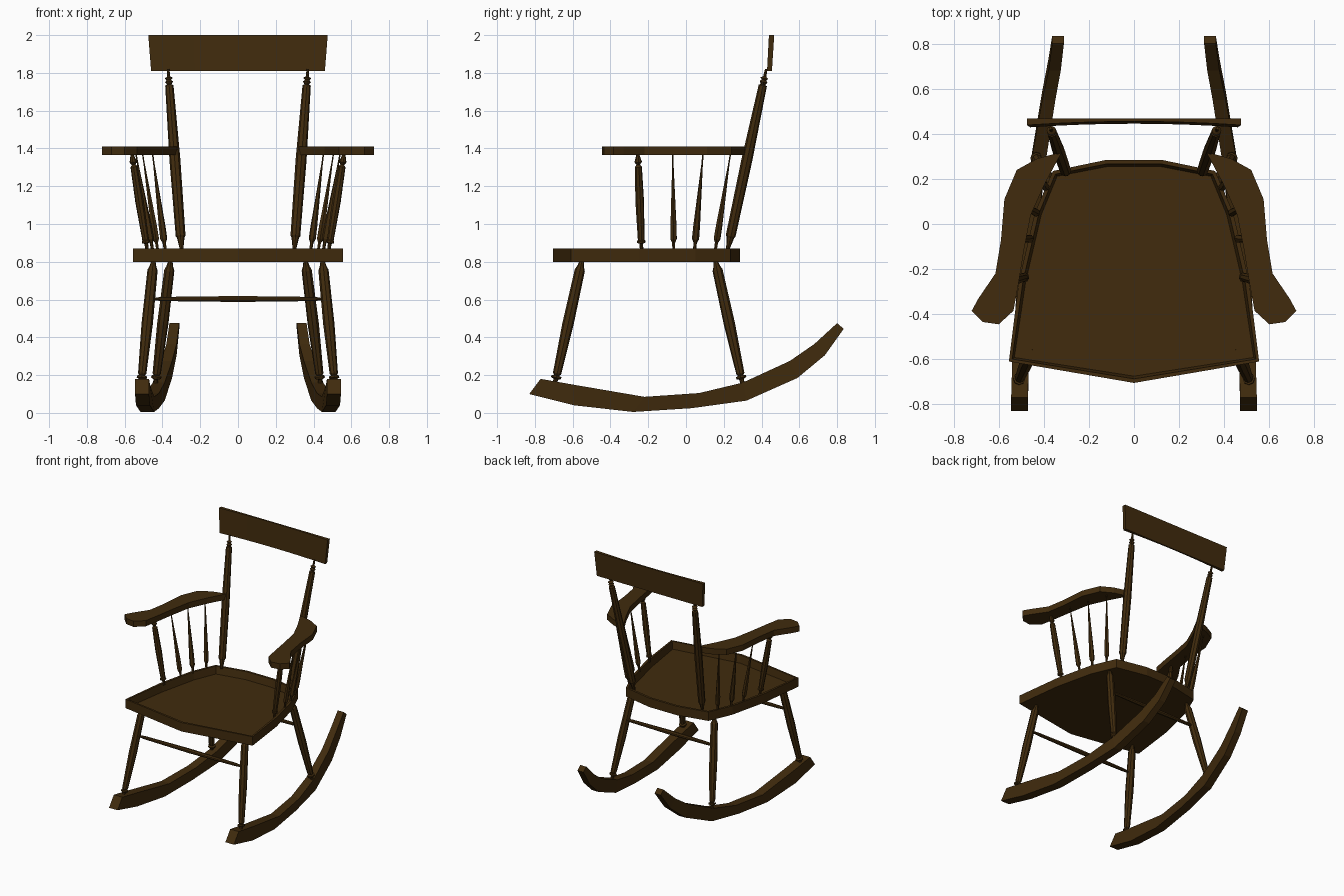
import bpy, bmesh, math
from mathutils import Vector

cube = bpy.data.objects.get("Cube")
if cube:
    bpy.data.objects.remove(cube)

wood = bpy.data.materials.new("dark_brown_wood")
wood.use_nodes = True
colour = (0.052, 0.024, 0.004, 1)
wood.diffuse_color = colour
wood.node_tree.nodes["Principled BSDF"].inputs["Base Color"].default_value = colour


def finish(name, bm, mirror=False):
    bmesh.ops.recalc_face_normals(bm, faces=bm.faces)
    mesh = bpy.data.meshes.new(name)
    bm.to_mesh(mesh)
    bm.free()
    mesh.materials.append(wood)
    obj = bpy.data.objects.new(name, mesh)
    bpy.context.collection.objects.link(obj)
    if mirror:
        mod = obj.modifiers.new("Mirror", 'MIRROR')
        mod.use_axis[0] = True
        mod.use_mirror_merge = False


def loft(name, rings, mirror=False):
    """Skin a list of equal-length point rings and cap both ends."""
    bm = bmesh.new()
    loops = [[bm.verts.new(p) for p in ring] for ring in rings]
    n = len(loops[0])
    for a, b in zip(loops, loops[1:]):
        for i in range(n):
            j = (i + 1) % n
            bm.faces.new((a[i], a[j], b[j], b[i]))
    bm.faces.new(loops[0][::-1])
    bm.faces.new(loops[-1])
    finish(name, bm, mirror)


def turned(name, start, end, profile, mirror=True, sides=8):
    """Turned rod from start to end; profile holds (fraction, radius)."""
    a, b = Vector(start), Vector(end)
    rot = (b - a).to_track_quat('Z', 'Y')
    rings = []
    for t, r in profile:
        ring = []
        for i in range(sides):
            ang = math.tau * (i + 0.5) / sides
            ring.append(a.lerp(b, t) + rot @ Vector((r * math.cos(ang), r * math.sin(ang), 0)))
        rings.append(ring)
    loft(name, rings, mirror)


def slab(name, outline, z0, z1, mirror=False, dish=0.0):
    """Flat board from an outline, with an optional top sunk inside a rim."""
    bm = bmesh.new()
    base = bm.faces.new([bm.verts.new((x, y, z0)) for x, y in outline])
    ext = bmesh.ops.extrude_face_region(bm, geom=[base], use_keep_orig=True)
    for v in ext["geom"]:
        if isinstance(v, bmesh.types.BMVert):
            v.co.z = z1
    bmesh.ops.recalc_face_normals(bm, faces=bm.faces)
    if dish:
        top = max(bm.faces, key=lambda f: f.calc_center_median().z)
        for width in (0.018, 0.012):
            bmesh.ops.inset_region(bm, faces=[top], thickness=width)
        for v in top.verts:
            v.co.z -= dish
    finish(name, bm, mirror)


# Seat: wide front with a central point, narrowing to the back
half = [(0.555, -0.61), (0.51, -0.25), (0.44, 0.05), (0.36, 0.235), (0.12, 0.285)]
seat = [(0, -0.705)] + half + [(-x, y) for x, y in reversed(half)]
slab("seat", seat, 0.80, 0.87, dish=0.058)

# Curved rockers: (y, z) below, (y, z) above, centre x, half width
stations = [
    ((-0.83, 0.10), (-0.77, 0.18), 0.508, 0.037),
    ((-0.59, 0.04), (-0.60, 0.15), 0.503, 0.037),
    ((-0.28, 0.005), (-0.22, 0.085), 0.48, 0.036),
    ((0.03, 0.025), (0.07, 0.105), 0.452, 0.034),
    ((0.32, 0.065), (0.30, 0.16), 0.42, 0.032),
    ((0.59, 0.185), (0.55, 0.275), 0.378, 0.029),
    ((0.735, 0.305), (0.68, 0.365), 0.352, 0.027),
    ((0.835, 0.445), (0.80, 0.475), 0.337, 0.026),
]
loft("rocker", [[(x - w, *lo), (x + w, *lo), (x + w, *hi), (x - w, *hi)]
                for lo, hi, x, w in stations], mirror=True)

# Legs with narrow turned ends and a small ring at the foot
leg = [(0, 0.012), (0.07, 0.012), (0.08, 0.027), (0.095, 0.027), (0.10, 0.014),
       (0.115, 0.022), (0.5, 0.030), (0.92, 0.027), (0.95, 0.018), (1, 0.010)]
turned("front_leg", (0.515, -0.70, 0.13), (0.447, -0.55, 0.81), leg)
turned("back_leg", (0.44, 0.305, 0.13), (0.357, 0.155, 0.81), leg)

# Stretchers between the legs
bar = [(0, 0.008), (0.06, 0.012), (0.5, 0.017), (0.94, 0.012), (1, 0.008)]
turned("front_stretcher", (-0.448, -0.595, 0.603), (0.448, -0.595, 0.603), bar, mirror=False)
turned("back_stretcher", (-0.375, 0.205, 0.603), (0.375, 0.205, 0.603), bar, mirror=False)

# Back posts
post = [(0, 0.008), (0.07, 0.020), (0.08, 0.026), (0.5, 0.029), (0.91, 0.022),
        (0.915, 0.012), (0.93, 0.021), (0.94, 0.012), (0.95, 0.021), (0.96, 0.008), (1, 0.007)]
turned("back_post", (0.298, 0.22, 0.86), (0.37, 0.425, 1.82), post)

# Crest rail: gently bowed and leaning back
rail = []
for i in range(9):
    s = i / 4 - 1
    bow = 0.016 * s * s
    rail.append([(0.46 * s, 0.445 - bow, 1.81), (0.46 * s, 0.455, 1.81),
                 (0.475 * s, 0.467, 2.0), (0.475 * s, 0.455 - bow, 2.0)])
loft("crest_rail", rail)

# Arms: outline flares out to a rounded hand rest
arm = [(0.32, 0.32), (0.43, 0.29), (0.52, 0.24), (0.575, 0.11), (0.59, -0.07),
       (0.615, -0.22), (0.69, -0.33), (0.72, -0.385), (0.67, -0.435), (0.60, -0.445),
       (0.535, -0.385), (0.515, -0.28), (0.487, -0.11), (0.458, 0.04), (0.395, 0.18)]
slab("arm", arm, 1.365, 1.41, mirror=True)

# Arm supports and slender spindles
support = [(0, 0.009), (0.07, 0.010), (0.08, 0.022), (0.10, 0.022), (0.11, 0.018),
           (0.5, 0.023), (0.86, 0.019), (0.88, 0.010), (0.91, 0.020), (1, 0.006)]
turned("arm_support", (0.48, -0.235, 0.86), (0.562, -0.255, 1.375), support)
spindle = [(0, 0.008), (0.08, 0.009), (0.12, 0.019), (0.25, 0.018), (0.9, 0.004), (1, 0.004)]
for name, foot, head in (("front", (0.452, -0.065), (0.54, -0.07)),
                         ("middle", (0.425, 0.045), (0.505, 0.09)),
                         ("rear", (0.385, 0.155), (0.452, 0.235))):
    turned(name + "_spindle", (*foot, 0.86), (*head, 1.37), spindle, sides=6)
